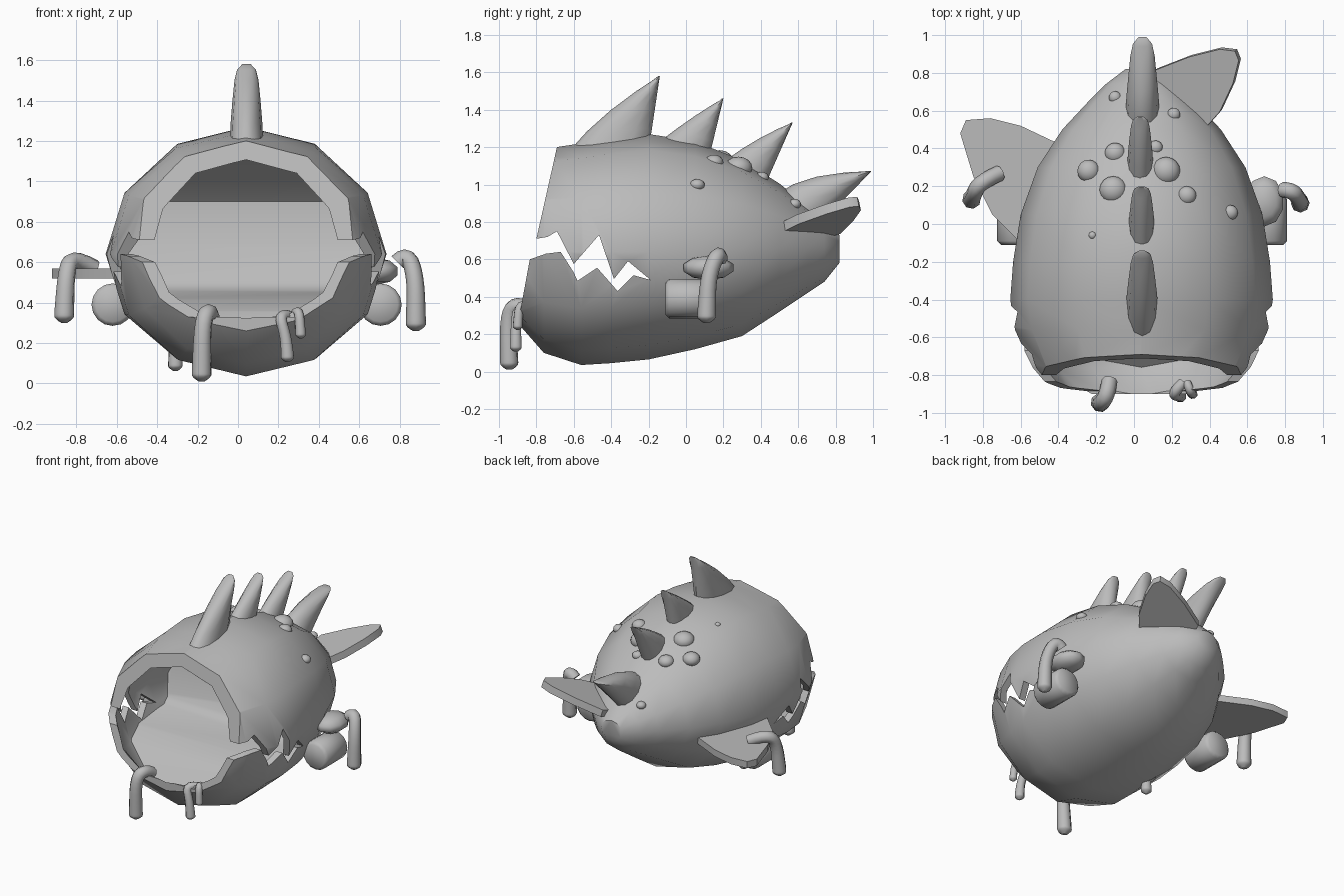
import bpy, bmesh, math
from mathutils import Vector

cube = bpy.data.objects.get("Cube")
if cube:
    bpy.data.objects.remove(cube)

grey = bpy.data.materials.new("plain_grey")
grey.use_nodes = True
grey.diffuse_color = (0.5, 0.5, 0.5, 1)
grey.node_tree.nodes["Principled BSDF"].inputs["Base Color"].default_value = (0.5, 0.5, 0.5, 1)

CX = 0.04  # centre line of the body


def finish(name, bm, angle=40):
    bmesh.ops.recalc_face_normals(bm, faces=bm.faces)
    mesh = bpy.data.meshes.new(name)
    bm.to_mesh(mesh)
    bm.free()
    ob = bpy.data.objects.new(name, mesh)
    bpy.context.collection.objects.link(ob)
    mesh.materials.append(grey)
    smooth(ob, angle)
    return ob


def smooth(ob, angle=40):
    bpy.ops.object.select_all(action='DESELECT')
    ob.select_set(True)
    bpy.context.view_layer.objects.active = ob
    bpy.ops.object.shade_smooth_by_angle(angle=math.radians(angle))


def loft(name, rings, angle=40):
    """Skin closed rings of points and cap both ends."""
    bm = bmesh.new()
    loops = [[bm.verts.new(p) for p in ring] for ring in rings]
    n = len(loops[0])
    for a, b in zip(loops, loops[1:]):
        for i in range(n):
            j = (i + 1) % n
            bm.faces.new((a[i], a[j], b[j], b[i]))
    bm.faces.new(loops[0])
    bm.faces.new(loops[-1])
    return finish(name, bm, angle)


def prism(name, outline, offset):
    """Extrude an outline along an offset vector, centred on the outline."""
    off = Vector(offset)
    return loft(name, [[Vector(p) - off / 2 for p in outline],
                       [Vector(p) + off / 2 for p in outline]])


def boolean(ob, cutter, mode):
    mod = ob.modifiers.new("cut", 'BOOLEAN')
    mod.operation, mod.object, mod.solver = mode, cutter, 'EXACT'
    bpy.context.view_layer.objects.active = ob
    bpy.ops.object.modifier_apply(modifier=mod.name)
    bpy.data.objects.remove(cutter)


# Body sections: y, centre height, half width, upper radius, lower radius
HULL = [(-0.9, .62, .47, .47, .36), (-0.76, .64, .58, .55, .54), (-0.56, .64, .67, .58, .605),
        (-0.4, .64, .695, .605, .595), (-0.2, .64, .68, .63, .575), (0.05, .64, .64, .59, .52),
        (0.3, .66, .55, .47, .47), (0.5, .66, .42, .345, .34), (0.65, .66, .28, .225, .24),
        (0.74, .66, .19, .15, .18), (0.82, .66, .085, .07, .08)]


def section(y, zc, w, rt, rb, upper=0.0, lower=0.0):
    """One body ring, inset by the upper and lower wall thickness."""
    ring = []
    for i in range(12):
        a = math.tau * i / 12
        s = math.sin(a)
        r, inset = (rt, upper) if s > .01 else (rb, lower)
        ring.append((CX + (w - inset) * math.cos(a), y, zc + (r - inset) * s))
    return ring


# Body shell with a hollow throat and jagged jaws, thicker at the upper lip
body = loft("body", [section(*s) for s in HULL])
front = (-1.0,) + HULL[0][1:]
throat = loft("throat_cutter", [section(*s, *((.1, .06) if s[0] < -.6 else (.06, .05)))
                                for s in [front] + HULL[:7]])
PALATE = [(-1.2, .05), (-.8, .12), (-.55, .36), (-.4, .42), (-.13, .46), (-.08, .5), (0, .7),
          (.01, .9), (-.2, 1.1), (-.4, 1.16), (-.7, 1.3), (-1.2, 1.3)]
boolean(throat, prism("palate_cutter", [(CX, y, z) for y, z in PALATE], (2, 0, 0)), 'INTERSECT')
boolean(body, throat, 'DIFFERENCE')
BITE = [(-1.3, 1.6), (-.6, 1.6), (-.69, 1.2), (-.80, .71), (-.74, .72), (-.69, .75), (-.6, .575),
        (-.465, .73), (-.385, .495), (-.31, .59), (-.19, .49), (-.28, .515), (-.365, .43),
        (-.475, .555), (-.58, .485), (-.6, .53), (-.67, .64), (-.75, .63), (-.835, .6),
        (-.885, .33), (-1.3, .33)]
boolean(body, prism("bite_cutter", [(CX, y, z) for y, z in BITE], (2, 0, 0)), 'DIFFERENCE')
smooth(body)


# Back spines: swept, oval in section, with a thin rounded tip
def spine(name, x, lead, bulge, tip, trail, width):
    lead, bulge, tip, trail = [Vector((x, *p)) for p in (lead, bulge, tip, trail)]
    ctrl = bulge * 2 - (lead + tip) / 2
    rings = []
    for t, taper in ((0, 1), (.3, .92), (.55, .82), (.8, .7), (.93, .55), (1, .25)):
        f = lead * (1 - t) ** 2 + ctrl * 2 * t * (1 - t) + tip * t * t
        b = trail.lerp(tip, t)
        if t == 1:
            f = b + (lead - trail) * 0.02
        mid, half = (f + b) / 2, (f - b) / 2
        ring = []
        for k in range(12):
            a = math.tau * k / 12
            ring.append(mid + half * math.cos(a) + Vector((width * taper * math.sin(a), 0, 0)))
        rings.append(ring)
    loft(name, rings, 50)


spine("spine_front", .042, (-.66, 1.14), (-.43, 1.375), (-.14, 1.58), (-.2, 1.18), .085)
spine("spine_second", .04, (-.18, 1.2), (.03, 1.355), (.2, 1.46), (.12, 1.13), .07)
spine("spine_third", .033, (.17, 1.1), (.38, 1.24), (.57, 1.33), (.42, .99), .07)
spine("spine_rear", .045, (.46, .93), (.67, 1.035), (.99, 1.07), (.7, .77), .092)


def ball(name, loc, scale, segs=16):
    bm = bmesh.new()
    bmesh.ops.create_uvsphere(bm, u_segments=segs, v_segments=segs // 2, radius=1)
    for v in bm.verts:
        v.co = Vector(loc) + Vector([c * s for c, s in zip(v.co, scale)])
    finish(name, bm, 60)


# Warts resting on the back
WARTS = [(-.1, .67, .033), (.21, .58, .035), (-.1, .375, .055), (.115, .405, .037), (-.24, .28, .06),
         (.17, .28, .075), (-.11, .18, .073), (.28, .15, .05), (.51, .06, .04), (-.22, -.06, .02)]
for n, (x, y, r) in enumerate(WARTS):
    spot = body.ray_cast(Vector((x, y, 3)), Vector((0, 0, -1)))[1]
    ball(f"wart_{n + 1}", spot - Vector((0, 0, r * .25)), (r, r, r * .8))

# Side fin and tail fin
side = [(-.35, .4), (-.41, .43), (-.6, .52), (-.76, .56), (-.89, .55), (-.92, .48),
        (-.85, .25), (-.75, .05), (-.6, -.1), (-.5, 0)]
prism("side_fin", [(x, y, .545) for x, y in side], (0, 0, .05))
tail = [(.1, .72), (.12, .82), (.3, .89), (.46, .93), (.54, .92), (.56, .87), (.53, .75),
        (.46, .6), (.39, .52), (.3, .55)]
prism("tail_fin", [(x, y, .545 + .3 * x + .22 * y) for x, y in tail], (-.012, -.01, .05))


# Drips: tubes that swell towards a round lower end
def drip(name, r, *points):
    cu = bpy.data.curves.new(name, 'CURVE')
    cu.dimensions, cu.bevel_depth, cu.bevel_resolution = '3D', r, 2
    cu.resolution_u, cu.use_fill_caps = 4, True
    sp = cu.splines.new('NURBS')
    end = Vector(points[-1])
    path = [Vector(p) for p in points] + [end - Vector((0, 0, r * .6)), end - Vector((0, 0, r))]
    sp.points.add(len(path) - 1)
    sp.use_endpoint_u, sp.order_u = True, 3
    for i, (pt, co) in enumerate(zip(sp.points, path)):
        pt.co = (*co, 1)
        pt.radius = .3 if i == len(path) - 1 else 1 if i > len(path) - 4 else .85
    ob = bpy.data.objects.new(name, cu)
    bpy.context.collection.objects.link(ob)
    cu.materials.append(grey)
    bpy.ops.object.select_all(action='DESELECT')
    ob.select_set(True)
    bpy.context.view_layer.objects.active = ob
    bpy.ops.object.convert(target='MESH')
    smooth(bpy.context.object, 50)


drip("lip_drip_large", .05, (-.13, -.83, .32), (-.14, -.9, .37), (-.175, -.955, .31), (-.18, -.945, .06))
drip("lip_drip_left", .034, (.26, -.84, .33), (.2, -.9, .35), (.235, -.91, .24), (.245, -.91, .14))
drip("lip_drip_small", .027, (.28, -.84, .34), (.3, -.89, .38), (.31, -.9, .25))
drip("left_drip", .05, (.79, .18, .6), (.84, .18, .65), (.88, .12, .52), (.88, .11, .31))
drip("right_drip", .05, (-.71, .27, .57), (-.82, .22, .63), (-.85, .15, .55), (-.86, .13, .35))
drip("belly_drip", .038, (-.27, -.2, .22), (-.36, -.22, .2), (-.31, -.24, .18), (-.31, -.24, .1))

# Side barrels and the lump above the left one
for name, x in (("left_barrel", .705), ("right_barrel", -.62)):
    rings = []
    for y, r in ((-.11, .085), (-.09, .105), (.13, .105), (.15, .085)):
        rings.append([(x + r * math.cos(math.tau * i / 16), y, .39 + r * math.sin(math.tau * i / 16))
                      for i in range(16)])
    loft(name, rings, 50)
ball("left_lump", (.69, .12, .555), (.11, .14, .065), 10)
